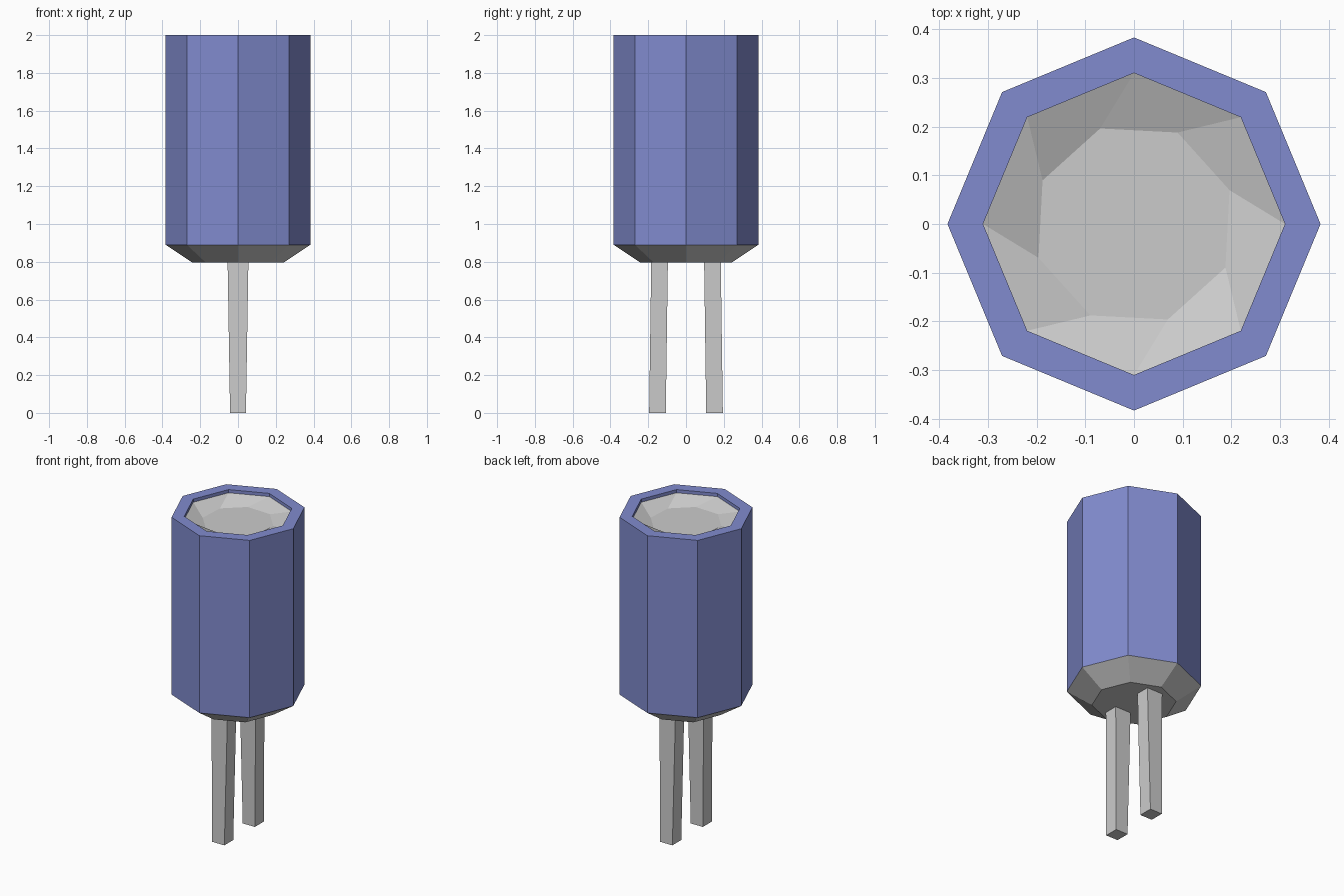
import bpy, bmesh, math

if "Cube" in bpy.data.objects:
    bpy.data.objects.remove(bpy.data.objects["Cube"])

SIDES = 8


def make_object(name, bm, material=None):
    bmesh.ops.recalc_face_normals(bm, faces=bm.faces)
    mesh = bpy.data.meshes.new(name)
    bm.to_mesh(mesh)
    bm.free()
    if material:
        mesh.materials.append(material)
    obj = bpy.data.objects.new(name, mesh)
    bpy.context.collection.objects.link(obj)
    return obj


def ring(bm, radius, z, twist=0.0):
    angles = [math.radians(twist) + math.tau * i / SIDES for i in range(SIDES)]
    return [bm.verts.new((radius * math.cos(a), radius * math.sin(a), z)) for a in angles]


def bridge(bm, a, b):
    for i in range(SIDES):
        j = (i + 1) % SIDES
        bm.faces.new((a[i], a[j], b[j], b[i]))


blue = bpy.data.materials.new("sleeve_blue")
blue.diffuse_color = (0.22, 0.26, 0.62, 1)
blue.use_nodes = True
blue.node_tree.nodes["Principled BSDF"].inputs["Base Color"].default_value = blue.diffuse_color

# Blue sleeve: outer wall, top rim and the short inner lip
bm = bmesh.new()
loops = [ring(bm, r, z) for r, z in ((0.383, 0.89), (0.383, 2.0), (0.31, 2.0), (0.31, 1.98))]
for a, b in zip(loops, loops[1:]):
    bridge(bm, a, b)
make_object("sleeve", bm, blue)

# Grey can: chamfered bottom, hidden core and twisted dish in the top
bm = bmesh.new()
loops = [ring(bm, r, z, t) for r, z, t in (
    (0.24, 0.795, 0), (0.383, 0.89, 0), (0.31, 0.89, 0), (0.31, 1.98, 0), (0.208, 1.94, 19.5))]
for a, b in zip(loops, loops[1:]):
    bridge(bm, a, b)
bm.faces.new(loops[0])
bm.faces.new(loops[-1])
make_object("can", bm)

# Two square leads, slightly splayed and tapered
for name, side in (("front_lead", -1), ("back_lead", 1)):
    bm = bmesh.new()
    bmesh.ops.create_cube(bm, size=1)
    for v in bm.verts:
        top = v.co.z > 0
        half_x, y_mid, z = (0.055, 0.14, 0.8) if top else (0.042, 0.151, 0.0)
        v.co = (math.copysign(half_x, v.co.x), side * y_mid + math.copysign(0.044, v.co.y), z)
    make_object(name, bm)
